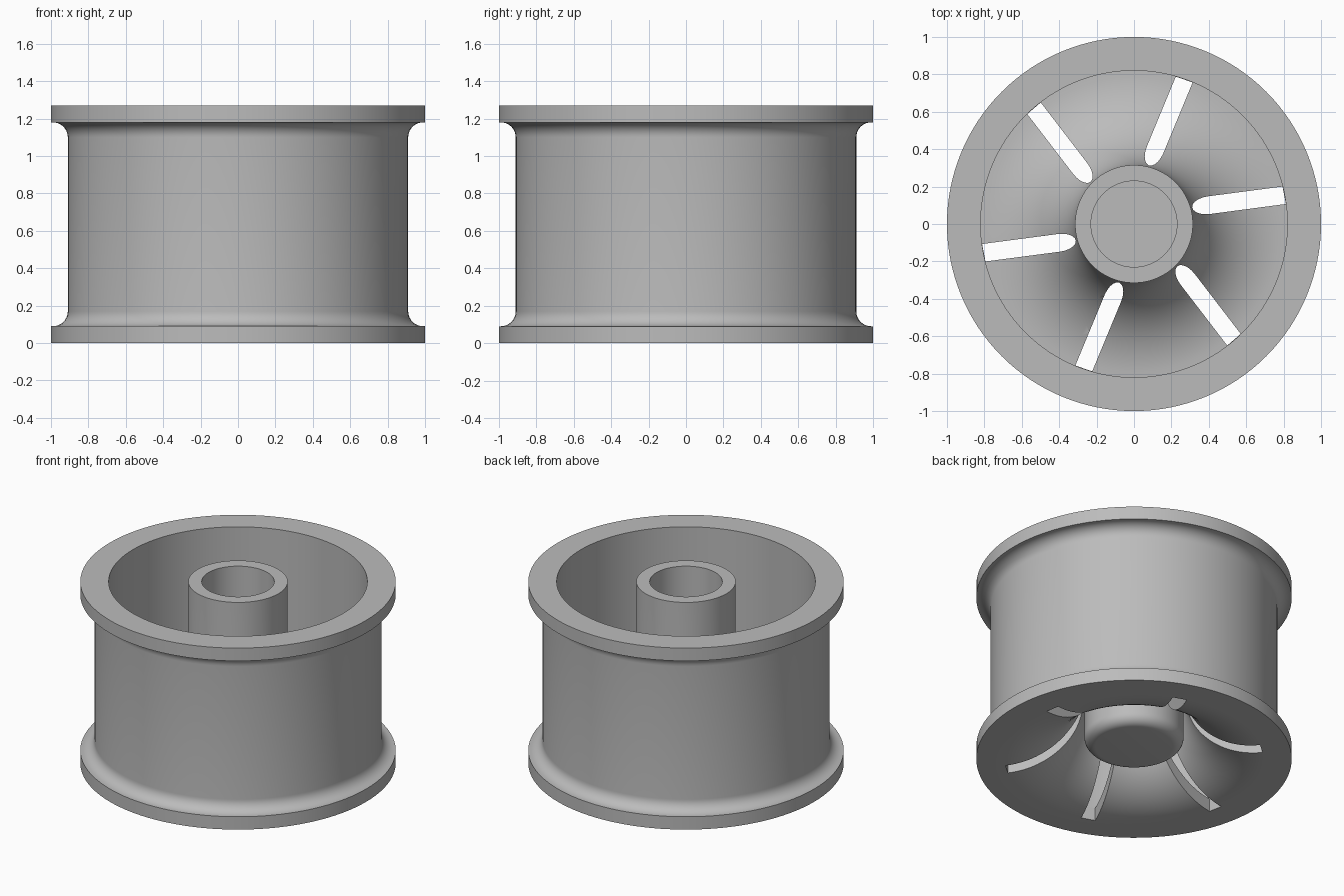
import bpy, bmesh
from math import sin, cos, radians, sqrt, pi
from mathutils import Matrix

if "Cube" in bpy.data.objects:
    bpy.data.objects.remove(bpy.data.objects["Cube"])

HEIGHT, FLANGE = 1.27, 0.09      # overall height, flange thickness
BARREL, INNER = 0.91, 0.82       # barrel outer and inner radius
HUB, BORE = 0.315, 0.23          # hub outer radius and bore radius
SEGMENTS = 128


def arc(cx, cz, radius, start, end, steps):
    """Points of an arc in the radius/height plane, angles in degrees."""
    angles = [radians(start + (end - start) * i / steps) for i in range(steps + 1)]
    return [(cx + radius * cos(a), cz + radius * sin(a)) for a in angles]


def make_object(name, bm):
    bmesh.ops.recalc_face_normals(bm, faces=bm.faces)
    mesh = bpy.data.meshes.new(name)
    bm.to_mesh(mesh)
    bm.free()
    obj = bpy.data.objects.new(name, mesh)
    bpy.context.collection.objects.link(obj)
    return obj


grey = bpy.data.materials.new("plain_grey")
grey.use_nodes = True
colour = (0.5, 0.5, 0.5, 1)
grey.diffuse_color = colour
grey.node_tree.nodes["Principled BSDF"].inputs["Base Color"].default_value = colour

# Wheel profile, from the axis underneath, around the outside, to the bore floor
dish = INNER - HUB
fillet, hub_round = 0.08, 0.07
profile = [(0, 0.09)]
profile += arc(HUB - hub_round, 0.09 + hub_round, hub_round, -90, 0, 8)
profile += arc(INNER, dish, dish, 180, 270, 24)
profile += [(1, 0), (1, FLANGE)]
profile += arc(BARREL + fillet, FLANGE + fillet, fillet, 270, 180, 10)
profile += arc(BARREL + fillet, HEIGHT - FLANGE - fillet, fillet, 180, 90, 10)
profile += [(1, HEIGHT - FLANGE), (1, HEIGHT), (INNER, HEIGHT)]
profile += arc(INNER, FLANGE + dish, dish, 270, 180, 24)
profile += [(HUB, HEIGHT), (BORE, HEIGHT), (BORE, 0.18), (0, 0.18)]

# Revolve the profile
bm = bmesh.new()
points = [bm.verts.new((r, 0, z)) for r, z in profile]
edges = [bm.edges.new(pair) for pair in zip(points, points[1:])]
bmesh.ops.spin(bm, geom=points + edges, cent=(0, 0, 0), axis=(0, 0, 1),
               angle=2 * pi, steps=SEGMENTS, use_duplicate=False)
bmesh.ops.remove_doubles(bm, verts=bm.verts, dist=0.0001)
wheel = make_object("wheel", bm)
wheel.data.materials.append(grey)

# Six slots with pointed inner ends, each with one side on a radial line
width = 0.095
half = width / 2
tip = [(0.32 + 0.09 * (1 - cos(t)), half + half * sin(t))
       for t in [radians(a) for a in range(-90, 91, 18)]]
outline = [(INNER - 0.001, 0), (sqrt(INNER ** 2 - width ** 2) - 0.001, width)] + tip[::-1]
bm = bmesh.new()
for i in range(6):
    turn = Matrix.Rotation(radians(7.5 + 60 * i), 4, "Z")
    face = bm.faces.new([bm.verts.new(turn @ Matrix.Translation((x, y, -0.1)).translation)
                         for x, y in outline])
    top = bmesh.ops.extrude_face_region(bm, geom=[face])["geom"]
    bmesh.ops.translate(bm, vec=(0, 0, 0.85),
                        verts=[v for v in top if isinstance(v, bmesh.types.BMVert)])
cutter = make_object("slot_cutter", bm)
cutter.hide_render = True

bpy.ops.object.select_all(action="DESELECT")
bpy.context.view_layer.objects.active = wheel
wheel.select_set(True)
cut = wheel.modifiers.new("slots", "BOOLEAN")
cut.operation = "DIFFERENCE"
cut.solver = "EXACT"
cut.object = cutter
bpy.ops.object.modifier_apply(modifier=cut.name)
bpy.data.objects.remove(cutter)

bpy.ops.object.shade_smooth_by_angle(angle=radians(30))
